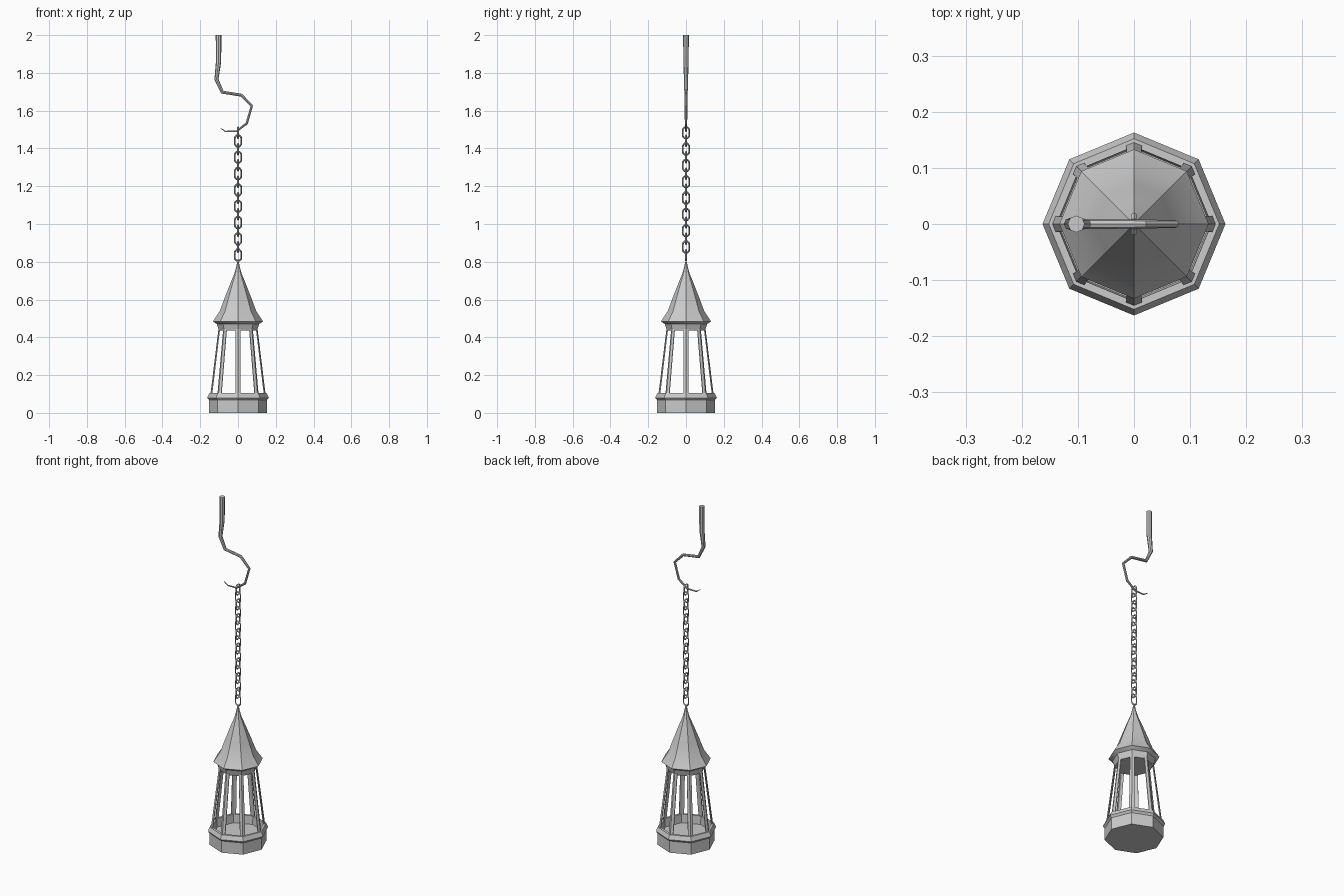
import bpy, bmesh, math
from mathutils import Vector

if "Cube" in bpy.data.objects:
    bpy.data.objects.remove(bpy.data.objects["Cube"])


def finish(bm, name, smooth=None):
    bmesh.ops.recalc_face_normals(bm, faces=bm.faces)
    me = bpy.data.meshes.new(name)
    bm.to_mesh(me)
    bm.free()
    ob = bpy.data.objects.new(name, me)
    bpy.context.collection.objects.link(ob)
    if smooth:
        bpy.ops.object.select_all(action='DESELECT')
        ob.select_set(True)
        bpy.context.view_layer.objects.active = ob
        bpy.ops.object.shade_smooth_by_angle(angle=math.radians(smooth))
    return ob


def skin(bm, rings, closed=False):
    """Bridge equal-sized rings of points, capping the ends unless closed."""
    loops = [[bm.verts.new(p) for p in r] for r in rings]
    n = len(loops[0])
    pairs = list(zip(loops, loops[1:]))
    if closed:
        pairs.append((loops[-1], loops[0]))
    else:
        bm.faces.new(loops[0])
        bm.faces.new(loops[-1])
    for a, b in pairs:
        for i in range(n):
            j = (i + 1) % n
            bm.faces.new((a[i], a[j], b[j], b[i]))


def octagon(r, z):
    return [(r * math.cos(i * math.pi / 4), r * math.sin(i * math.pi / 4), z)
            for i in range(8)]


def turned(name, profile):
    bm = bmesh.new()
    skin(bm, [octagon(r, z) for r, z in profile])
    return finish(bm, name, 30)


# Hollow octagonal base with a bevelled lip
turned("base", [(0.153, 0), (0.153, 0.068), (0.163, 0.080), (0.152, 0.104),
                (0.138, 0.104), (0.135, 0.055)])

# Flared spire roof with collar underneath
turned("roof", [(0.098, 0.435), (0.101, 0.435), (0.112, 0.470), (0.133, 0.484),
                (0.097, 0.538), (0.072, 0.605), (0.041, 0.685),
                (0.019, 0.738), (0.008, 0.780), (0.005, 0.798)])

# Eight leaning window posts, bent to follow the octagon corners
bm = bmesh.new()
for k in range(8):
    a = k * math.pi / 4
    out = Vector((math.cos(a), math.sin(a), 0))
    side = Vector((-math.sin(a), math.cos(a), 0))
    rings = []
    for r, z, w in ((0.147, 0.09, 0.014), (0.103, 0.45, 0.012)):
        c = Vector((0, 0, z))
        rings.append([c + out * (r + d) + side * s for d, s in
                      ((0, 0), (-0.41 * w, w), (-0.41 * w - 0.004, w),
                       (-0.006, 0), (-0.41 * w - 0.004, -w), (-0.41 * w, -w))])
    skin(bm, rings)
finish(bm, "window_posts")

# Chain of alternating angular links
bm = bmesh.new()
outline = [(0.008, 0.029), (0.017, 0.018), (0.017, -0.018), (0.008, -0.029),
           (-0.008, -0.029), (-0.017, -0.018), (-0.017, 0.018), (-0.008, 0.029)]
wire = 0.0052
for k in range(16):
    z0 = 0.835 + 0.0432 * k
    across, depth = Vector((1, 0, 0)), Vector((0, 1, 0))
    if k % 2:
        across, depth = depth, across
    rings = []
    for u, v in outline:
        p = across * u + Vector((0, 0, v))
        d = p.normalized()
        c = p + Vector((0, 0, z0))
        rings.append([c + d * wire, c + depth * wire, c - d * wire, c - depth * wire])
    skin(bm, rings, closed=True)
finish(bm, "chain")

# Tapering hook: x, z, radius along its bent path
path = [(-0.103, 2.0, 0.015), (-0.103, 1.86, 0.014), (-0.114, 1.765, 0.011),
        (-0.083, 1.698, 0.009), (0.018, 1.682, 0.008), (0.073, 1.625, 0.007),
        (0.046, 1.532, 0.0065), (-0.008, 1.491, 0.005), (-0.066, 1.490, 0.0035),
        (-0.092, 1.507, 0.0015)]
pts = [Vector((x, 0, z)) for x, z, r in path]
rings = []
for i, p in enumerate(pts):
    t_in = (p - pts[max(i - 1, 0)]).normalized()
    t_out = (pts[min(i + 1, len(pts) - 1)] - p).normalized()
    t = (t_in + t_out).normalized()
    n = Vector((t.z, 0, -t.x))
    r = path[i][2]
    rings.append([p + n * r * math.cos(j * math.pi / 4)
                  + Vector((0, 1, 0)) * r * math.sin(j * math.pi / 4) for j in range(8)])
bm = bmesh.new()
skin(bm, rings)
finish(bm, "hook", 30)
